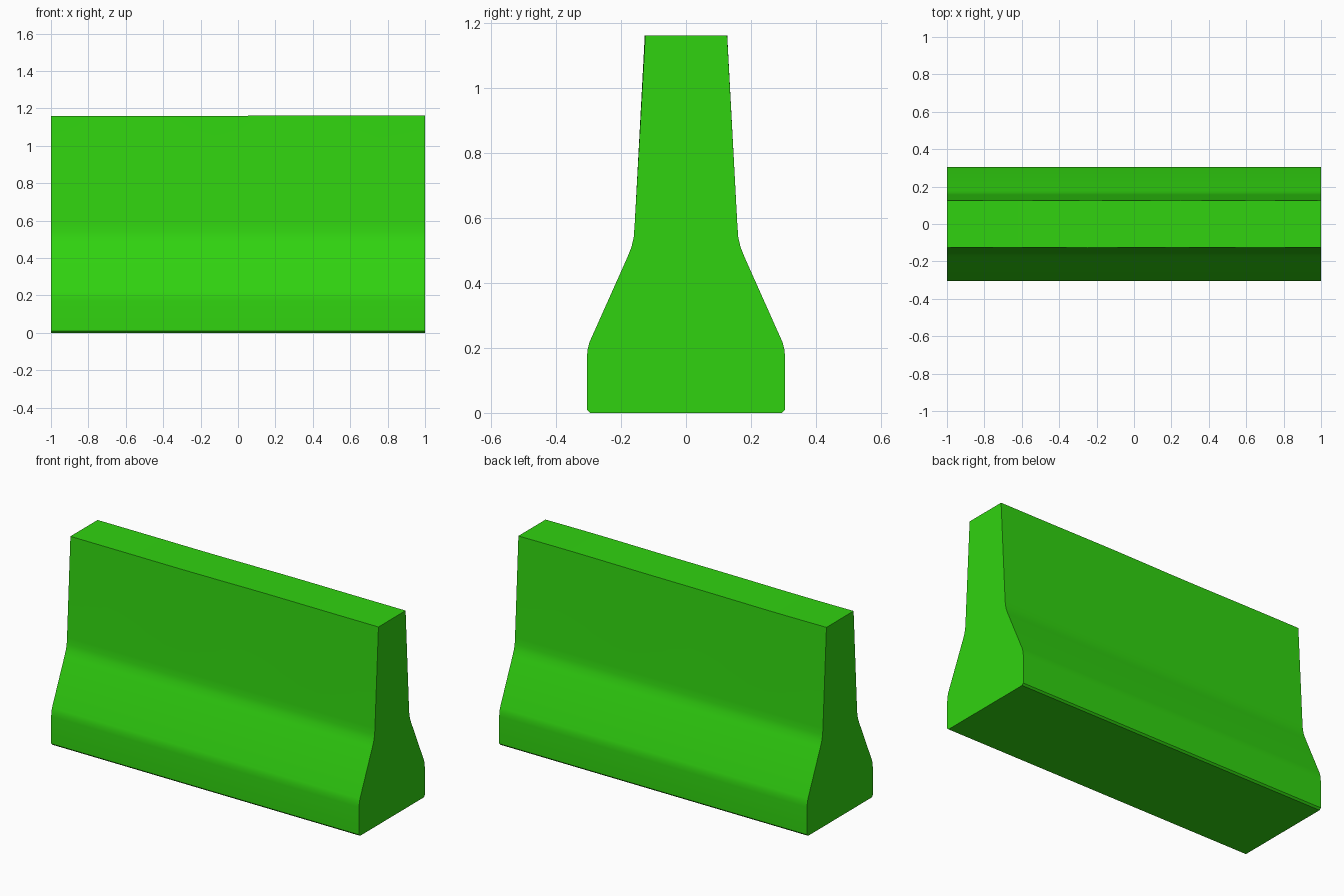
import bpy, bmesh, math

if "Cube" in bpy.data.objects:
    bpy.data.objects.remove(bpy.data.objects["Cube"])

LENGTH = 2.0
STATIONS = 16

# Right half of the barrier section, bottom to top: (y, z)
half = [(0.295, 0.0), (0.305, 0.01), (0.305, 0.17), (0.303, 0.195), (0.297, 0.218),
        (0.18, 0.48), (0.168, 0.51), (0.161, 0.54), (0.158, 0.58), (0.126, 1.16)]
profile = half + [(-y, z) for y, z in reversed(half)]

# Barrier body: section swept along x, with a slightly worn top edge
bm = bmesh.new()
rings = []
for i in range(STATIONS + 1):
    x = -LENGTH / 2 + LENGTH * i / STATIONS
    ring = []
    for y, z in profile:
        if z > 1.0:
            z += 0.002 * math.sin(2.5 * x)
            y += 0.001 * math.sin(7 * x)
        ring.append(bm.verts.new((x, y, z)))
    rings.append(ring)
n = len(profile)
for a, b in zip(rings, rings[1:]):
    for k in range(n):
        bm.faces.new((a[k], a[(k + 1) % n], b[(k + 1) % n], b[k]))
bm.faces.new(rings[0])
bm.faces.new(rings[-1][::-1])
bmesh.ops.recalc_face_normals(bm, faces=bm.faces[:])

mesh = bpy.data.meshes.new("road_barrier")
bm.to_mesh(mesh)
bm.free()
barrier = bpy.data.objects.new("road_barrier", mesh)
bpy.context.collection.objects.link(barrier)

# Green paint
green = bpy.data.materials.new("green_paint")
green.diffuse_color = (0.03, 0.65, 0.005, 1)
green.use_nodes = True
green.node_tree.nodes["Principled BSDF"].inputs["Base Color"].default_value = green.diffuse_color
mesh.materials.append(green)

# Smooth the soft bends, keep the hard edges
bpy.context.view_layer.objects.active = barrier
barrier.select_set(True)
bpy.ops.object.shade_smooth_by_angle(angle=math.radians(30))
